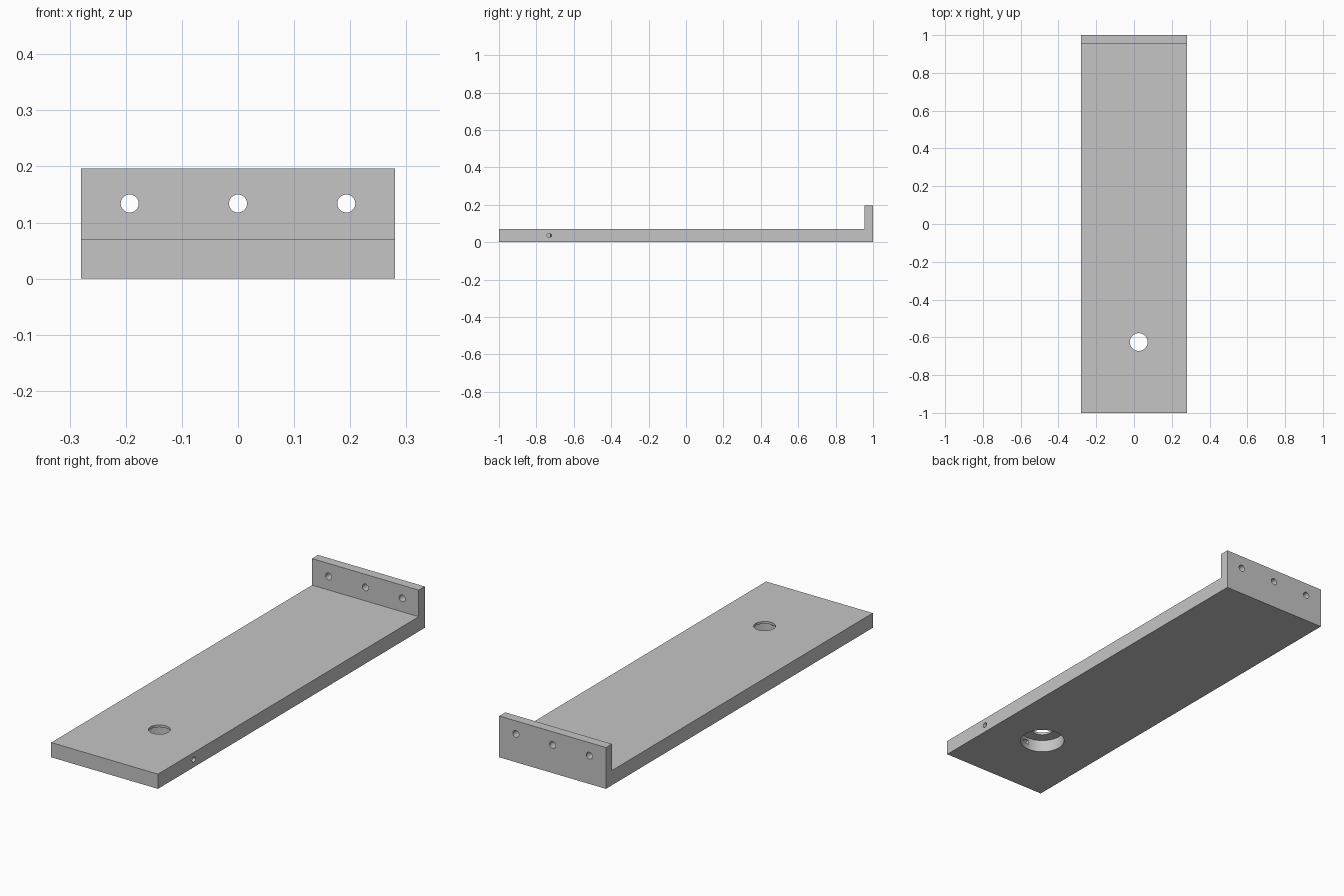
import bpy, bmesh, math
from mathutils import Matrix, Vector

default = bpy.data.objects.get("Cube")
if default:
    bpy.data.objects.remove(default, do_unlink=True)

WIDTH, THICK, HEIGHT, LIP = 0.56, 0.07, 0.196, 0.045

grey = bpy.data.materials.new("plain grey")
grey.use_nodes = True
color = (0.56, 0.56, 0.56, 1)
grey.diffuse_color = color
grey.node_tree.nodes["Principled BSDF"].inputs["Base Color"].default_value = color


def link(name, bm):
    bmesh.ops.recalc_face_normals(bm, faces=bm.faces)
    mesh = bpy.data.meshes.new(name)
    bm.to_mesh(mesh)
    bm.free()
    mesh.materials.append(grey)
    obj = bpy.data.objects.new(name, mesh)
    bpy.context.collection.objects.link(obj)
    return obj


# L-shaped side profile extruded across the width
profile = [(-1, 0), (1, 0), (1, HEIGHT), (1 - LIP, HEIGHT), (1 - LIP, THICK), (-1, THICK)]
bm = bmesh.new()
face = bm.faces.new([bm.verts.new((-WIDTH / 2, y, z)) for y, z in profile])
side = bmesh.ops.extrude_face_region(bm, geom=[face])["geom"]
bmesh.ops.translate(bm, vec=(WIDTH, 0, 0),
                    verts=[v for v in side if isinstance(v, bmesh.types.BMVert)])
bracket = link("shelf_bracket", bm)


def drill(name, start, end, radius):
    """Cut a round hole from start to end, then discard the cutter."""
    start, end = Vector(start), Vector(end)
    axis = end - start
    turn = axis.to_track_quat('Z', 'Y').to_matrix().to_4x4()
    bm = bmesh.new()
    bmesh.ops.create_cone(bm, cap_ends=True, segments=48, radius1=radius, radius2=radius,
                          depth=axis.length,
                          matrix=Matrix.Translation((start + end) / 2) @ turn)
    cutter = link(name, bm)
    cutter.hide_render = True
    mod = bracket.modifiers.new(name, 'BOOLEAN')
    mod.operation = 'DIFFERENCE'
    mod.solver = 'EXACT'
    mod.object = cutter
    bpy.context.view_layer.objects.active = bracket
    bpy.ops.object.modifier_apply(modifier=name)
    bpy.data.objects.remove(cutter, do_unlink=True)


# Three screw holes through the upright lip
for x in (-0.193, 0, 0.193):
    drill("screw_hole", (x, 0.9, 0.134), (x, 1.1, 0.134), 0.016)

# Wide recess underneath, with a smaller hole through its thin roof
HX, HY = 0.025, -0.625
drill("recess", (HX, HY, -0.05), (HX, HY, 0.059), 0.1)
drill("through_hole", (HX, HY, 0.03), (HX, HY, 0.1), 0.047)

# Small hole in the left edge, reaching the recess
drill("edge_hole", (0.4, -0.731, 0.036), (HX, -0.731, 0.036), 0.012)

# Smooth hole walls, crisp edges
bpy.ops.object.select_all(action='DESELECT')
bracket.select_set(True)
bpy.context.view_layer.objects.active = bracket
bpy.ops.object.shade_smooth_by_angle(angle=math.radians(30))
